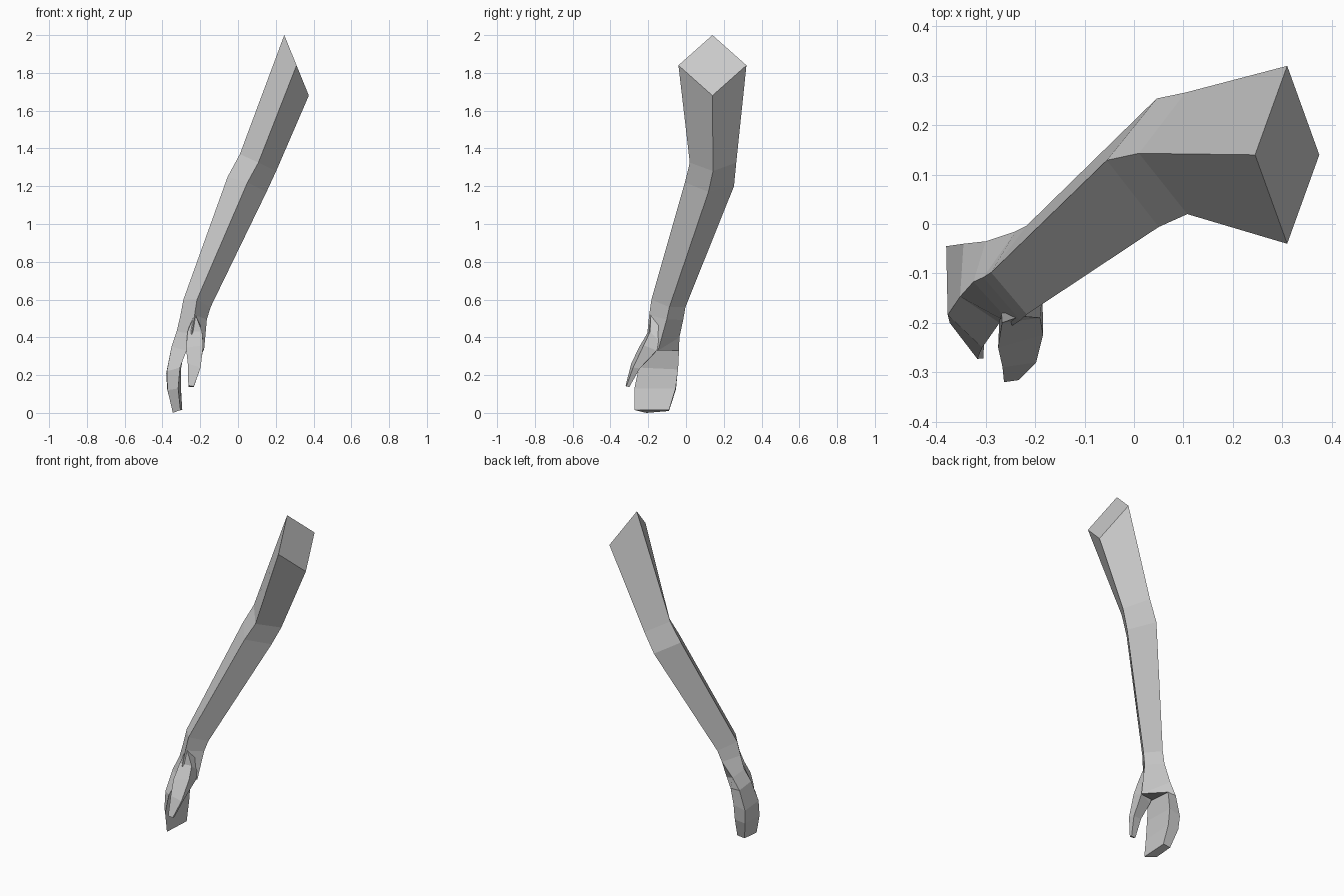
import bpy, bmesh
from mathutils import Vector


def section(centre, u, v):
    """Diamond cross-section from a centre and two half-diagonals."""
    c, u, v = Vector(centre), Vector(u), Vector(v)
    return [c + u, c + v, c - u, c - v]


def loft(name, rings):
    """Four-sided closed skin through consecutive cross-sections."""
    bm = bmesh.new()
    loops = [[bm.verts.new(p) for p in ring] for ring in rings]
    for a, b in zip(loops, loops[1:]):
        for i in range(4):
            j = (i + 1) % 4
            bm.faces.new((a[i], a[j], b[j], b[i]))
    bm.faces.new(loops[0])
    bm.faces.new(loops[-1][::-1])
    bmesh.ops.recalc_face_normals(bm, faces=bm.faces)
    mesh = bpy.data.meshes.new(name)
    bm.to_mesh(mesh)
    bm.free()
    obj = bpy.data.objects.new(name, mesh)
    bpy.context.collection.objects.link(obj)
    return obj


# Shoulder, elbow (two rings), wrist (two rings)
arm = [
    section((0.31, 0.14, 1.84), (-0.065, 0.0, 0.16), (0.0, 0.18, 0.0)),
    section((0.106, 0.143, 1.325), (-0.096, 0.0, 0.045), (-0.002, 0.123, 0.0)),
    section((0.048, 0.124, 1.21), (-0.103, 0.005, 0.04), (-0.002, 0.13, -0.01)),
    section((-0.217, -0.093, 0.58), (-0.072, -0.005, 0.02), (0.0, 0.09, -0.02)),
    section((-0.235, -0.105, 0.505), (-0.07, -0.003, 0.01), (-0.005, 0.09, -0.013)),
]

# Palm and mitten-like fingers: outer front, outer back, inner back, inner front
hand = [
    [(-0.325, -0.117, 0.43), (-0.30, -0.035, 0.40), (-0.18, -0.148, 0.33), (-0.245, -0.205, 0.42)],
    [(-0.352, -0.147, 0.35), (-0.345, -0.04, 0.33), (-0.285, -0.037, 0.33), (-0.272, -0.20, 0.33)],
    [(-0.377, -0.184, 0.22), (-0.38, -0.045, 0.21), (-0.302, -0.042, 0.23), (-0.307, -0.25, 0.24)],
    [(-0.373, -0.20, 0.12), (-0.375, -0.053, 0.125), (-0.302, -0.055, 0.13), (-0.317, -0.273, 0.13)],
    [(-0.345, -0.21, 0.0), (-0.345, -0.09, 0.01), (-0.295, -0.09, 0.015), (-0.305, -0.272, 0.015)],
]
loft("arm_and_hand", arm + hand)

# Thumb, from its root in the palm to the tip
loft("thumb", [
    [(-0.231, -0.187, 0.52), (-0.225, -0.187, 0.52), (-0.20, -0.14, 0.49), (-0.25, -0.14, 0.49)],
    [(-0.267, -0.20, 0.43), (-0.19, -0.19, 0.43), (-0.185, -0.14, 0.38), (-0.27, -0.14, 0.40)],
    [(-0.275, -0.25, 0.345), (-0.184, -0.224, 0.358), (-0.185, -0.155, 0.33), (-0.265, -0.17, 0.31)],
    [(-0.266, -0.29, 0.26), (-0.198, -0.28, 0.24), (-0.205, -0.245, 0.235), (-0.258, -0.245, 0.235)],
    [(-0.263, -0.32, 0.145), (-0.234, -0.316, 0.14), (-0.234, -0.30, 0.137), (-0.262, -0.30, 0.137)],
])
